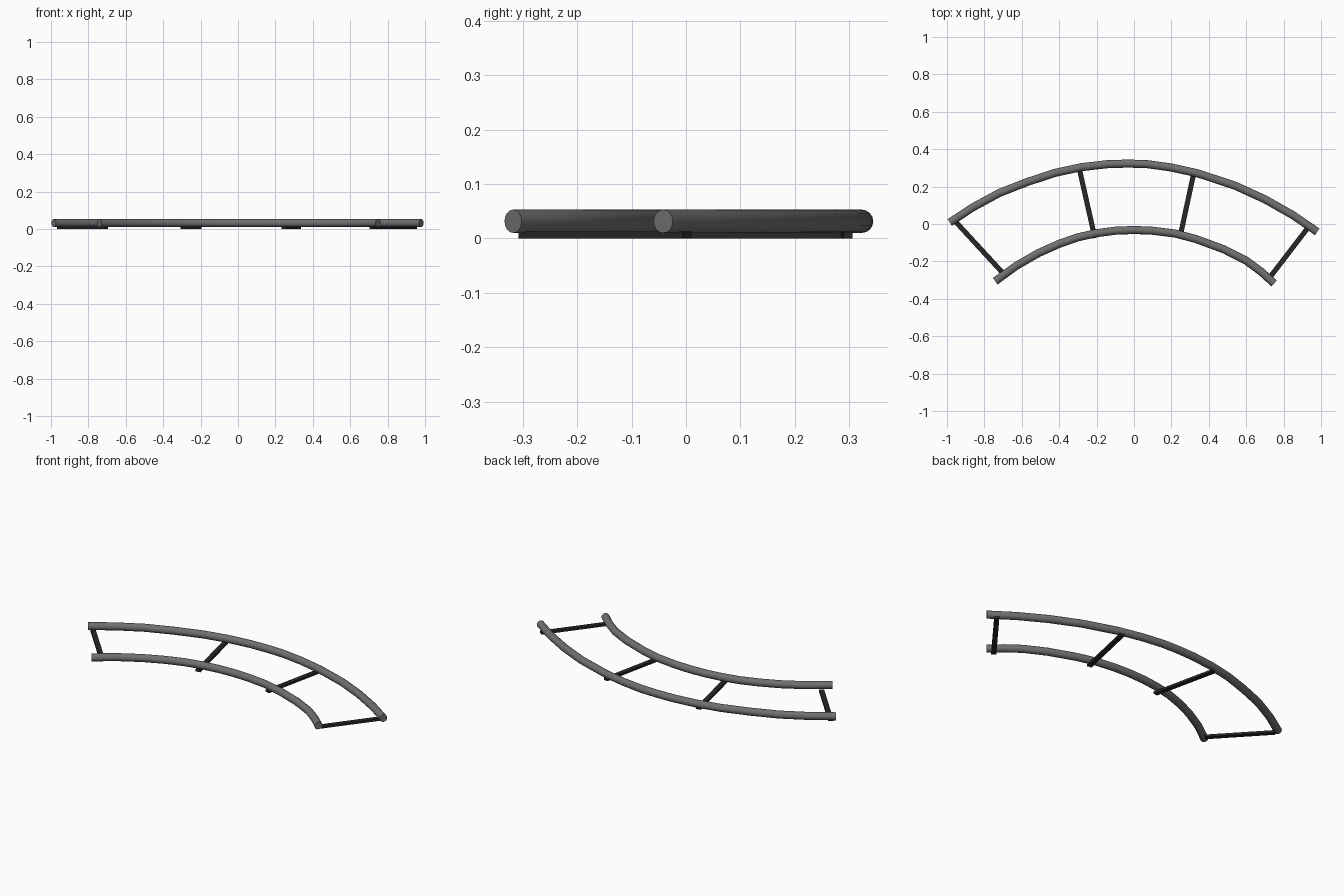
import bpy, math
from mathutils import Vector

if "Cube" in bpy.data.objects:
    bpy.data.objects.remove(bpy.data.objects["Cube"])

RADIUS, RAIL_Z = 0.0215, 0.0315


def material(name, v):
    m = bpy.data.materials.new(name)
    m.diffuse_color = (v, v, v, 1)
    m.use_nodes = True
    m.node_tree.nodes["Principled BSDF"].inputs["Base Color"].default_value = m.diffuse_color
    return m


steel = material("grey_steel", 0.16)
dark = material("dark_steel", 0.02)


def rail(name, pts):
    # Round capped tube along a flat bent path
    cu = bpy.data.curves.new(name, 'CURVE')
    cu.dimensions = '3D'
    cu.bevel_depth = RADIUS
    cu.bevel_resolution = 6
    cu.use_fill_caps = True
    sp = cu.splines.new('POLY')
    sp.points.add(len(pts) - 1)
    for p, (x, y) in zip(sp.points, pts):
        p.co = (x, y, RAIL_Z, 1)
    ob = bpy.data.objects.new(name, cu)
    bpy.context.collection.objects.link(ob)
    bpy.ops.object.select_all(action='DESELECT')
    ob.select_set(True)
    bpy.context.view_layer.objects.active = ob
    bpy.ops.object.convert(target='MESH')
    ob = bpy.context.object
    ob.name = name
    ob.data.materials.clear()
    ob.data.materials.append(steel)
    bpy.ops.object.shade_smooth_by_angle(angle=math.radians(40))


def strut(name, a, b, width=0.027, height=0.013):
    # Flat bar lying on the ground beneath both rails
    a, b = Vector(a), Vector(b)
    d, c = b - a, (a + b) / 2
    bpy.ops.mesh.primitive_cube_add(size=1, location=(c.x, c.y, height / 2),
                                    rotation=(0, 0, math.atan2(d.y, d.x)))
    ob = bpy.context.object
    ob.name = name
    ob.scale = (d.length, width, height)
    ob.data.materials.append(dark)


# Two curved rails
rail("outer_rail", [(-0.985, 0.008), (-0.86, 0.09), (-0.72, 0.166), (-0.57, 0.225),
                    (-0.42, 0.274), (-0.28, 0.304), (-0.14, 0.32), (-0.03, 0.323),
                    (0.07, 0.32), (0.2, 0.302), (0.34, 0.271), (0.54, 0.205),
                    (0.7, 0.132), (0.85, 0.047), (0.98, -0.042)])
rail("inner_rail", [(-0.742, -0.306), (-0.63, -0.224), (-0.51, -0.155), (-0.4, -0.106),
                    (-0.3, -0.071), (-0.2, -0.049), (-0.1, -0.036), (0, -0.032),
                    (0.1, -0.036), (0.22, -0.051), (0.33, -0.08), (0.48, -0.135),
                    (0.6, -0.196), (0.68, -0.255), (0.749, -0.318)])

# Four cross bars
strut("left_end_strut", (-0.958, 0.017), (-0.705, -0.258))
strut("left_middle_strut", (-0.294, 0.303), (-0.209, -0.075))
strut("right_middle_strut", (0.245, -0.075), (0.323, 0.288))
strut("right_end_strut", (0.715, -0.30), (0.947, 0.002))
